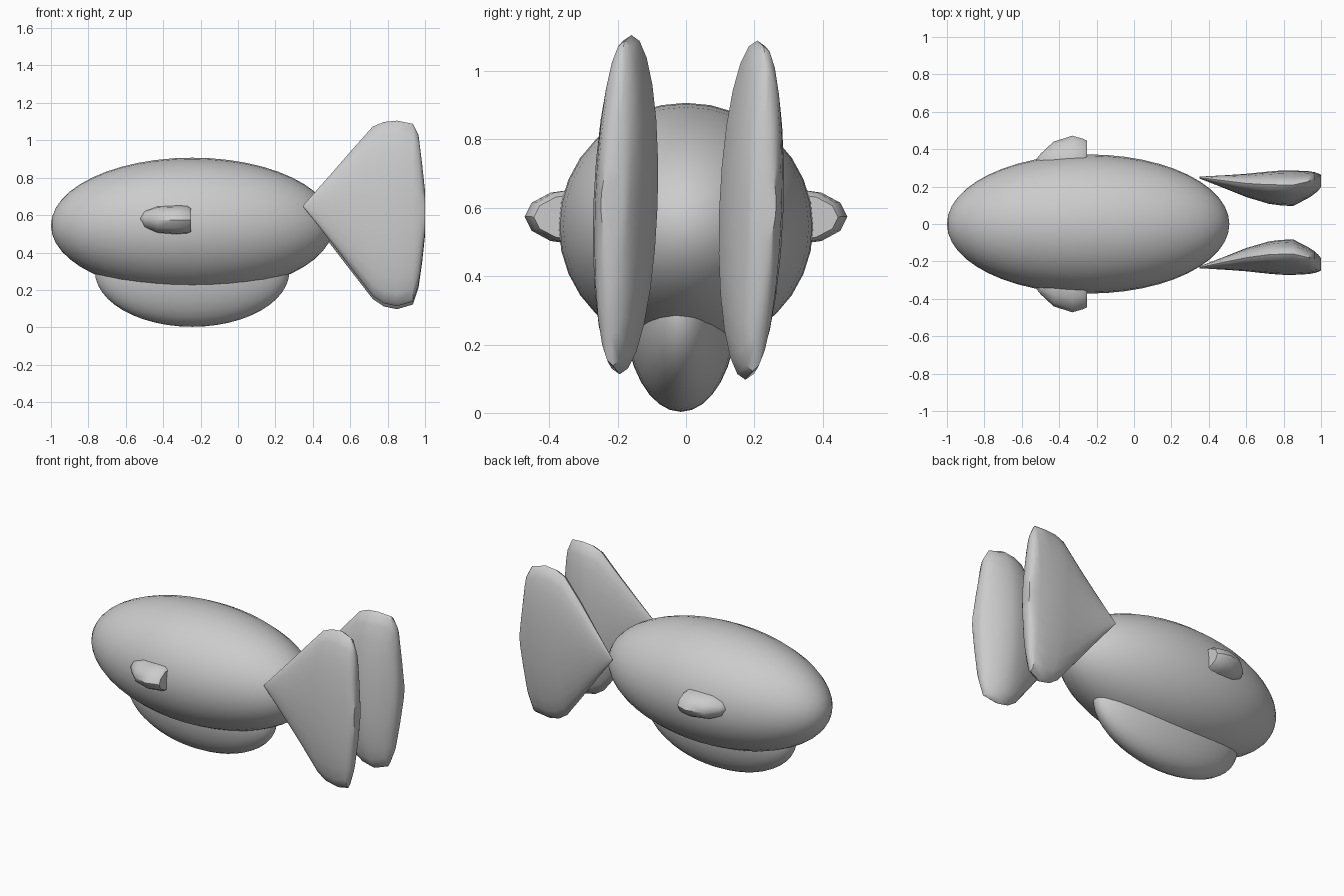
import bpy, bmesh
from math import sin, cos, tau, radians
from mathutils import Matrix

if "Cube" in bpy.data.objects:
    bpy.data.objects.remove(bpy.data.objects["Cube"])


def finish(name, bm, angle):
    bmesh.ops.recalc_face_normals(bm, faces=bm.faces)
    mesh = bpy.data.meshes.new(name)
    bm.to_mesh(mesh)
    bm.free()
    obj = bpy.data.objects.new(name, mesh)
    bpy.context.collection.objects.link(obj)
    bpy.ops.object.select_all(action='DESELECT')
    obj.select_set(True)
    bpy.context.view_layer.objects.active = obj
    bpy.ops.object.shade_smooth_by_angle(angle=radians(angle))
    return obj


def ellipsoid(name, centre, radii):
    # poles lie along x
    bm = bmesh.new()
    m = (Matrix.Translation(centre) @ Matrix.Diagonal((*radii, 1))
         @ Matrix.Rotation(radians(90), 4, 'Y'))
    bmesh.ops.create_uvsphere(bm, u_segments=32, v_segments=24, radius=1, matrix=m)
    return finish(name, bm, 60)


def loft(name, rings, sides, side=1, shift=(0, 0), lean=0, angle=40):
    # each ring: x, bottom z, top z, inner y, outer y
    bm = bmesh.new()
    loops = []
    for x, z0, z1, y0, y1 in rings:
        loop = []
        for i in range(sides):
            a = tau * i / sides
            z = (z0 + z1) / 2 + (z1 - z0) / 2 * sin(a)
            y = (y0 + y1) / 2 + (y1 - y0) / 2 * cos(a)
            y = side * y + shift[0] + lean * (z - 0.6)
            loop.append(bm.verts.new((x, y, z + shift[1])))
        loops.append(loop)
    for a, b in zip(loops, loops[1:]):
        for i in range(sides):
            j = (i + 1) % sides
            bm.faces.new((a[i], a[j], b[j], b[i]))
    bm.faces.new(loops[0])
    bm.faces.new(loops[-1])
    return finish(name, bm, angle)


# main hull and belly
ellipsoid("hull", (-0.245, 0, 0.545), (0.755, 0.372, 0.362))
ellipsoid("belly", (-0.245, -0.015, 0.3), (0.52, 0.165, 0.297))

# tail fins and side pods
fin = [(0.35, 0.635, 0.645, 0.235, 0.245),
       (0.50, 0.445, 0.815, 0.177, 0.253),
       (0.60, 0.315, 0.93, 0.137, 0.26),
       (0.72, 0.16, 1.065, 0.102, 0.272),
       (0.78, 0.12, 1.09, 0.094, 0.277),
       (0.85, 0.105, 1.097, 0.09, 0.278),
       (0.935, 0.13, 1.08, 0.135, 0.273),
       (0.965, 0.22, 1.02, 0.155, 0.268),
       (0.985, 0.36, 0.86, 0.172, 0.262),
       (1.00, 0.50, 0.72, 0.19, 0.256)]
pod = [(-0.52, 0.57, 0.59, 0.28, 0.35),
       (-0.50, 0.53, 0.625, 0.26, 0.375),
       (-0.43, 0.50, 0.65, 0.20, 0.44),
       (-0.33, 0.492, 0.655, 0.17, 0.472),
       (-0.27, 0.495, 0.655, 0.18, 0.455),
       (-0.25, 0.505, 0.64, 0.19, 0.445)]
for label, s, dz in (("left", 1, -0.008), ("right", -1, 0.008)):
    loft(label + "_tail_fin", fin, 24, s, (0.007, dz), 0.035)
    loft(label + "_side_pod", pod, 12, s)
